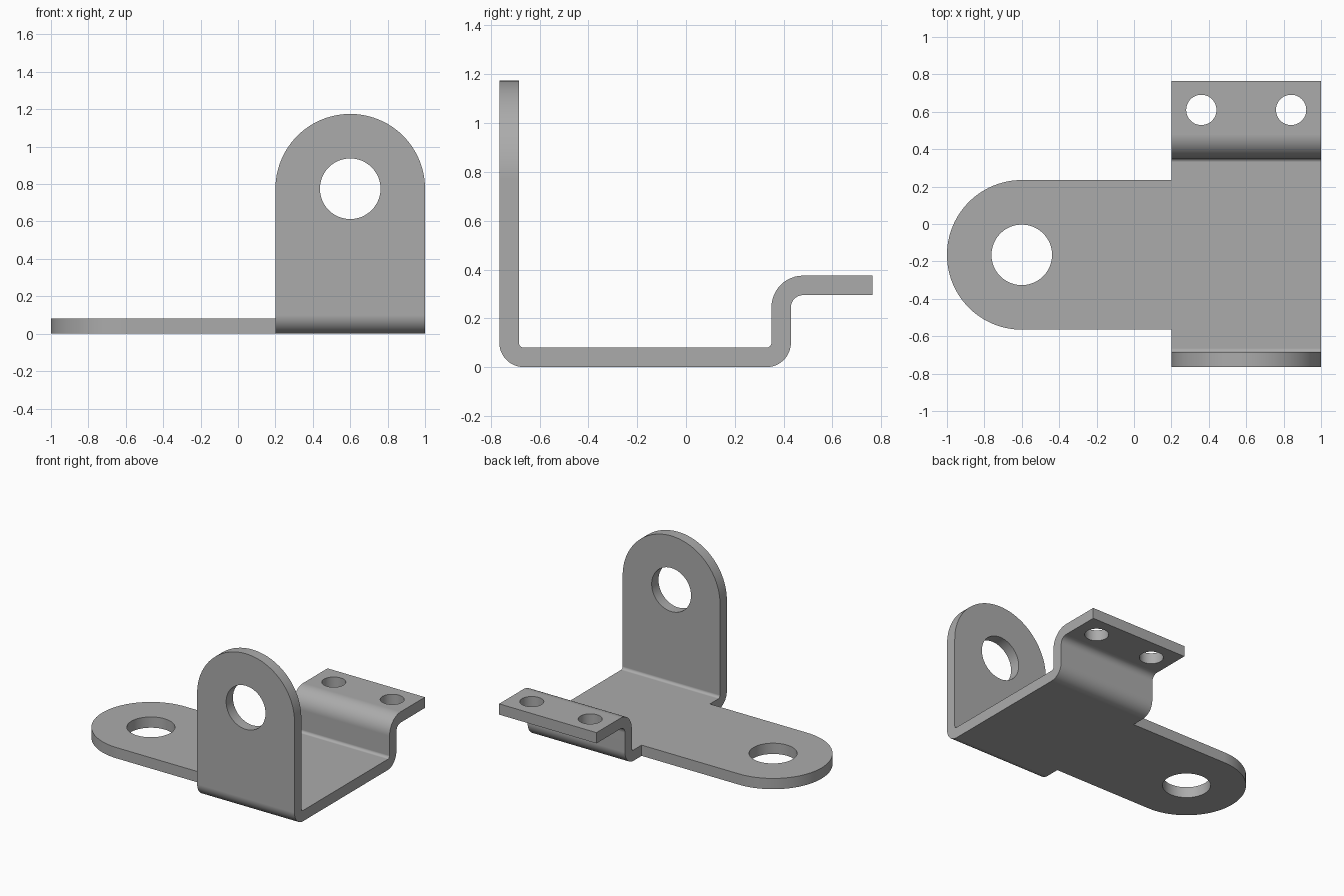
import bpy
import bmesh
from math import pi, cos, sin, radians
from mathutils import Vector

cube = bpy.data.objects.get("Cube")
if cube:
    bpy.data.objects.remove(cube, do_unlink=True)

T = 0.08        # sheet thickness
LOW, HIGH = 0.2, 1.0    # width of the folded strip along x
MID = 0.6       # centre of the strip, and of the tongue end mirrored
EAR_Z = 0.775
TONGUE_Y = -0.165

steel = bpy.data.materials.new("plain grey steel")
steel.use_nodes = True
grey = (0.41, 0.41, 0.41, 1)
steel.diffuse_color = grey
steel.node_tree.nodes["Principled BSDF"].inputs["Base Color"].default_value = grey


def prism(name, outline, sweep):
    """Solid made by sweeping a closed 3D outline along a vector."""
    bm = bmesh.new()
    face = bm.faces.new([bm.verts.new(p) for p in outline])
    swept = bmesh.ops.extrude_face_region(bm, geom=[face])["geom"]
    bmesh.ops.translate(bm, vec=sweep, verts=[g for g in swept if isinstance(g, bmesh.types.BMVert)])
    bmesh.ops.recalc_face_normals(bm, faces=bm.faces)
    mesh = bpy.data.meshes.new(name)
    bm.to_mesh(mesh)
    bm.free()
    mesh.materials.append(steel)
    obj = bpy.data.objects.new(name, mesh)
    bpy.context.collection.objects.link(obj)
    return obj


def arc(cx, cy, r, start, end, n):
    angles = [start + (end - start) * i / n for i in range(n + 1)]
    return [(cx + r * cos(a), cy + r * sin(a)) for a in angles]


def combine(target, tool, operation):
    mod = target.modifiers.new(operation.lower(), "BOOLEAN")
    mod.operation, mod.solver, mod.object = operation, "EXACT", tool
    bpy.context.view_layer.objects.active = target
    bpy.ops.object.modifier_apply(modifier=mod.name)
    bpy.data.objects.remove(tool, do_unlink=True)


def sheet_outline(path, radii, n=12):
    """Thicken a centre line to sheet thickness, rounding each bend."""
    pts = [Vector(p) for p in path]
    sides = ([], [])

    def add(point, normal):
        for side, sign in zip(sides, (1, -1)):
            side.append(point + normal * sign * T / 2)

    def left(v):
        return Vector((-v.y, v.x))

    first, last = (pts[1] - pts[0]).normalized(), (pts[-1] - pts[-2]).normalized()
    add(pts[0], left(first))
    for a, b, c, r in zip(pts, pts[1:], pts[2:], radii):
        d, e = (b - a).normalized(), (c - b).normalized()
        turn = 1 if d.cross(e) > 0 else -1
        centre = b + (e - d) * r
        for i in range(n + 1):
            t = pi / 2 * i / n
            normal = (e * sin(t) + d * cos(t))
            normal = left(normal)
            add(centre - normal * turn * r, normal)
    add(pts[-1], left(last))
    return sides[0] + sides[1][::-1]


# Folded strip: upright ear, floor, riser and rear shelf
line = [(-0.725, 1.25), (-0.725, 0.04), (0.39, 0.04), (0.39, 0.335), (0.765, 0.335)]
bracket = prism("bracket", [(LOW, p.x, p.y) for p in sheet_outline(line, (0.06, 0.06, 0.09))],
                (HIGH - LOW, 0, 0))

# Round off the top of the ear
crown = arc(MID, EAR_Z, 0.4, 0, pi, 48) + [(0, EAR_Z), (0, 1.4), (1.2, 1.4), (1.2, EAR_Z)]
combine(bracket, prism("crown_cutter", [(x, -0.9, z) for x, z in crown], (0, 0.4, 0)), "DIFFERENCE")

# Side tongue with a round end
tongue = arc(-MID, TONGUE_Y, 0.4, pi / 2, 3 * pi / 2, 48)
tongue += [(LOW + 0.1, TONGUE_Y - 0.4), (LOW + 0.1, TONGUE_Y + 0.4)]
combine(bracket, prism("tongue", [(x, y, 0) for x, y in tongue], (0, 0, T)), "UNION")

# Bolt holes: ear, tongue and the pair in the shelf
ring = arc(MID, EAR_Z, 0.162, 0, 2 * pi, 48)[:-1]
combine(bracket, prism("ear_hole", [(x, -0.9, z) for x, z in ring], (0, 0.4, 0)), "DIFFERENCE")
for x, y, z, r in ((-MID, TONGUE_Y, -0.1, 0.162), (0.36, 0.61, 0.2, 0.081), (0.84, 0.61, 0.2, 0.081)):
    ring = arc(x, y, r, 0, 2 * pi, 48)[:-1]
    combine(bracket, prism("hole", [(u, v, z) for u, v in ring], (0, 0, 0.3)), "DIFFERENCE")

# Smooth bends with crisp edges and flat plates
bpy.ops.object.select_all(action="DESELECT")
bracket.select_set(True)
bpy.context.view_layer.objects.active = bracket
bpy.ops.object.shade_smooth_by_angle(angle=radians(30))
weighted = bracket.modifiers.new("flat plates", "WEIGHTED_NORMAL")
weighted.keep_sharp = True
